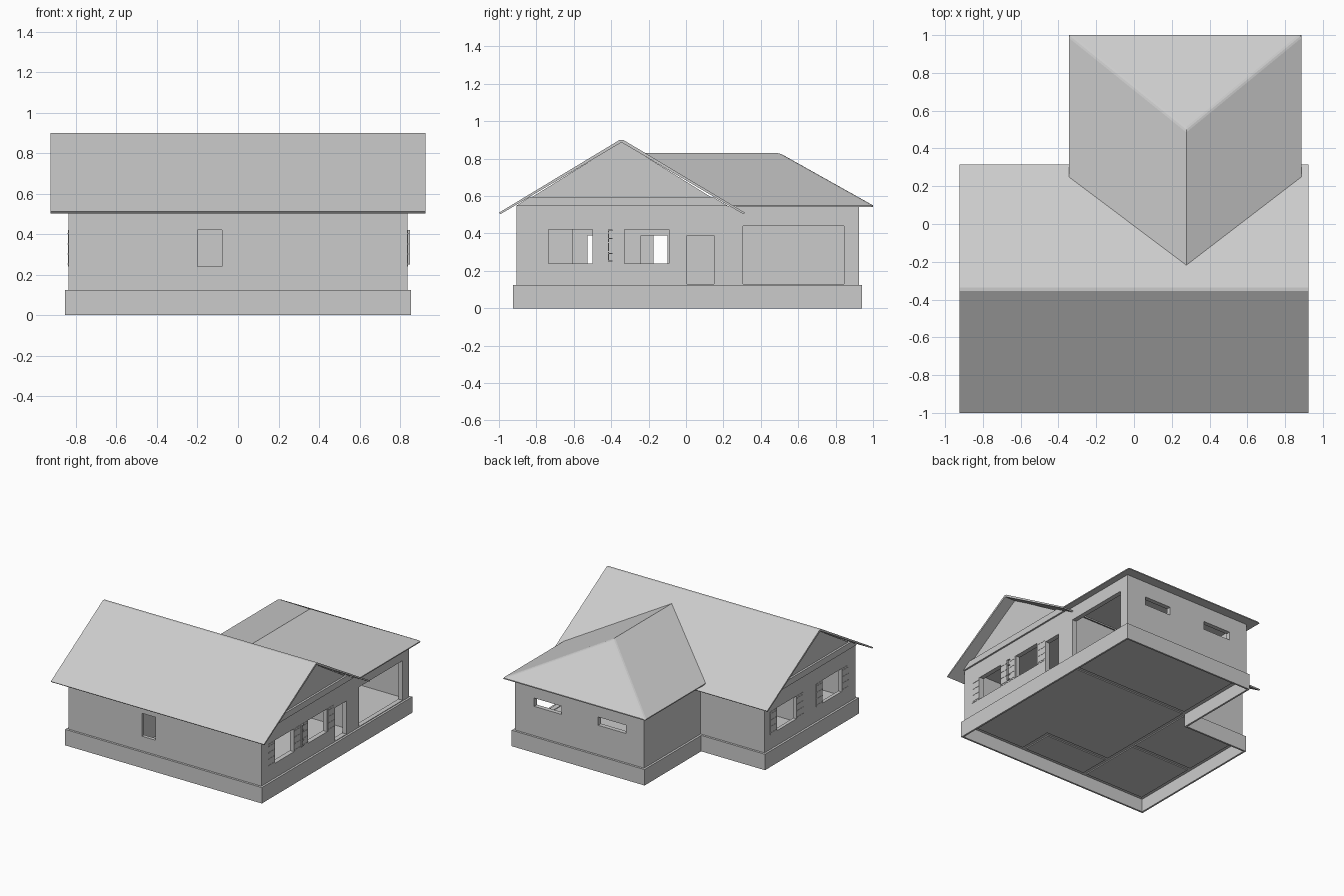
import bpy, bmesh
from mathutils import Vector

if "Cube" in bpy.data.objects:
    bpy.data.objects.remove(bpy.data.objects["Cube"])

grey = bpy.data.materials.new("plain grey")
grey.use_nodes = True
COLOUR = (0.6, 0.6, 0.6, 1)
grey.diffuse_color = COLOUR
grey.node_tree.nodes["Principled BSDF"].inputs["Base Color"].default_value = COLOUR


def finish(name, bm):
    bmesh.ops.recalc_face_normals(bm, faces=bm.faces)
    mesh = bpy.data.meshes.new(name)
    bm.to_mesh(mesh)
    bm.free()
    mesh.materials.append(grey)
    obj = bpy.data.objects.new(name, mesh)
    bpy.context.collection.objects.link(obj)
    return obj


def prism(name, points, offset):
    """Extrude a closed outline along an offset."""
    bm = bmesh.new()
    face = bm.faces.new([bm.verts.new(p) for p in points])
    out = bmesh.ops.extrude_face_region(bm, geom=[face], use_keep_orig=True)
    verts = [g for g in out["geom"] if isinstance(g, bmesh.types.BMVert)]
    bmesh.ops.translate(bm, verts=verts, vec=Vector(offset))
    return finish(name, bm)


def boxes(name, items):
    """One object made of boxes given as x0, x1, y0, y1, z0, z1."""
    bm = bmesh.new()
    for x0, x1, y0, y1, z0, z1 in items:
        made = bmesh.ops.create_cube(bm, size=1)["verts"]
        bmesh.ops.scale(bm, verts=made, vec=(x1 - x0, y1 - y0, z1 - z0))
        bmesh.ops.translate(bm, verts=made,
                            vec=((x0 + x1) / 2, (y0 + y1) / 2, (z0 + z1) / 2))
    return finish(name, bm)


def l_shape(name, inset, z0, z1):
    """The house footprint: a wide front block with a wing behind it."""
    left, right, front = -0.854 + inset, 0.854 - inset, -0.924 + inset
    back, step_x, step_y = 0.942 - inset, -0.30 + inset, 0.24 - inset
    plan = [(left, front), (right, front), (right, back),
            (step_x, back), (step_x, step_y), (left, step_y)]
    return prism(name, [(x, y, z0) for x, y in plan], (0, 0, z1 - z0))


def carve(obj, cutter):
    cutter.hide_render = True
    cutter.hide_viewport = True
    mod = obj.modifiers.new("carve", "BOOLEAN")
    mod.operation = "DIFFERENCE"
    mod.solver = "EXACT"
    mod.use_self = True
    mod.object = cutter


# Rooms: garage, living area in two parts, two bedrooms, small front room
BASE, TOP = 0.125, 0.547
ROOMS = [(-0.25, 0.80, 0.265, 0.89),
         (-0.26, 0.80, -0.605, 0.235), (0.31, 0.80, -0.88, -0.595),
         (-0.81, -0.29, -0.335, 0.20), (-0.81, -0.29, -0.88, -0.365),
         (-0.26, 0.28, -0.88, -0.635)]

# Foundation skirt, open below, with the floor near its top
foundation = l_shape("foundation", 0, 0, BASE)
carve(foundation, l_shape("skirt_cutter", 0.014, -0.05, 0.103))
boxes("room_floors", [r + (0.095, 0.11) for r in ROOMS])

# Walls, hollowed by rooms, windows and doors
SILL, HEAD, DOOR = 0.24, 0.42, 0.39
RIGHT_WINDOWS = [(-0.735, -0.50), (-0.33, -0.09)]
LEFT_WINDOWS = [(-0.73, -0.50), (-0.175, 0.07)]
cuts = [r + (BASE - 0.02, 0.6) for r in ROOMS]
cuts += [(0.78, 0.9, a, b, SILL, HEAD) for a, b in RIGHT_WINDOWS]
cuts += [(-0.9, -0.78, a, b, SILL, HEAD) for a, b in LEFT_WINDOWS]
cuts += [(0.78, 0.9, 0.005, 0.15, BASE + 0.005, DOOR),
         (0.78, 0.9, 0.305, 0.845, BASE + 0.005, 0.44),
         (-0.20, -0.08, -0.95, -0.85, SILL, HEAD)]
cuts += [(a, b, 0.85, 0.97, 0.355, HEAD) for a, b in [(0.435, 0.67), (-0.125, 0.115)]]
cuts += [(-0.32, -0.23, a, b, BASE - 0.01, DOOR) for a, b in [(-0.24, -0.10), (-0.527, -0.40)]]
cuts += [(0.15, 0.30, 0.2, 0.3, BASE - 0.01, DOOR)]
walls = l_shape("walls", 0.017, BASE - 0.005, TOP)
carve(walls, boxes("wall_cutter", cuts))

# Thin slatted shutters on both sides of each side window
WIDE = 0.078
shutters = []
for side, windows in ((1, RIGHT_WINDOWS), (-1, LEFT_WINDOWS)):
    for a, b in windows:
        for y in (a - WIDE - 0.005, b + 0.005):
            def plate(depth, z0, z1):
                xs = sorted((side * 0.835, side * (0.837 + depth)))
                shutters.append((*xs, y, y + WIDE, z0, z1))
            plate(0.002, SILL, HEAD)
            for i in range(4):
                z = SILL + 0.01 + i * 0.05
                plate(0.004, z, z + 0.005)
boxes("shutters", shutters)

# Slim bracket between the two right windows
bracket = [(0.835, 0.849, -0.418, -0.412, 0.25, HEAD)]
bracket += [(0.835, 0.849, -0.418, -0.392, z, z + 0.006) for z in (0.25, 0.29, 0.37, 0.414)]
boxes("wall_bracket", bracket)

# Main gable roof, solid attic and projecting gable trim
RIDGE, THICK = -0.345, 0.013
roof = [(-1, 0.511), (RIDGE - 0.01, 0.9), (RIDGE + 0.01, 0.9), (0.315, 0.511),
        (0.307, 0.503), (RIDGE, 0.9 - THICK), (-0.992, 0.503)]
prism("main_roof", [(-0.925, y, z) for y, z in roof], (1.85, 0, 0))
attic = [(-0.90, TOP), (0.21, TOP), (RIDGE, 0.891)]
prism("attic", [(-0.834, y, z) for y, z in attic], (1.668, 0, 0))
trim = [(-0.908, TOP), (0.225, TOP), (0.145, 0.595), (-0.835, 0.595)]
prism("gable_trim", [(-0.85, y, z) for y, z in trim], (1.7, 0, 0))

# Hipped wing roof running into the main roof, with softened hips
EAVE, PEAK, X0, X1, XM, YB = 0.55, 0.83, -0.345, 0.887, 0.277, 1.0
bm = bmesh.new()
low = [bm.verts.new(p) for p in [(X0, 0.245, EAVE), (X1, 0.245, EAVE),
                                 (X1, YB, EAVE), (X0, YB, EAVE)]]
under = [bm.verts.new((v.co.x, v.co.y, EAVE - 0.008)) for v in low]
front = bm.verts.new((XM, -0.222, PEAK))
back = bm.verts.new((XM, 0.5, PEAK))
bm.faces.new((low[0], front, back, low[3]))
bm.faces.new((low[1], low[2], back, front))
bm.faces.new((low[2], low[3], back))
bm.faces.new((low[0], low[1], front))
bm.faces.new(under)
for i in range(4):
    j = (i + 1) % 4
    bm.faces.new((low[i], low[j], under[j], under[i]))
bmesh.ops.recalc_face_normals(bm, faces=bm.faces)
hips = [bm.edges.get((v, back)) for v in low[2:]]
bmesh.ops.bevel(bm, geom=hips, offset=0.012, segments=2, profile=0.5, affect="EDGES")
finish("wing_roof", bm)
